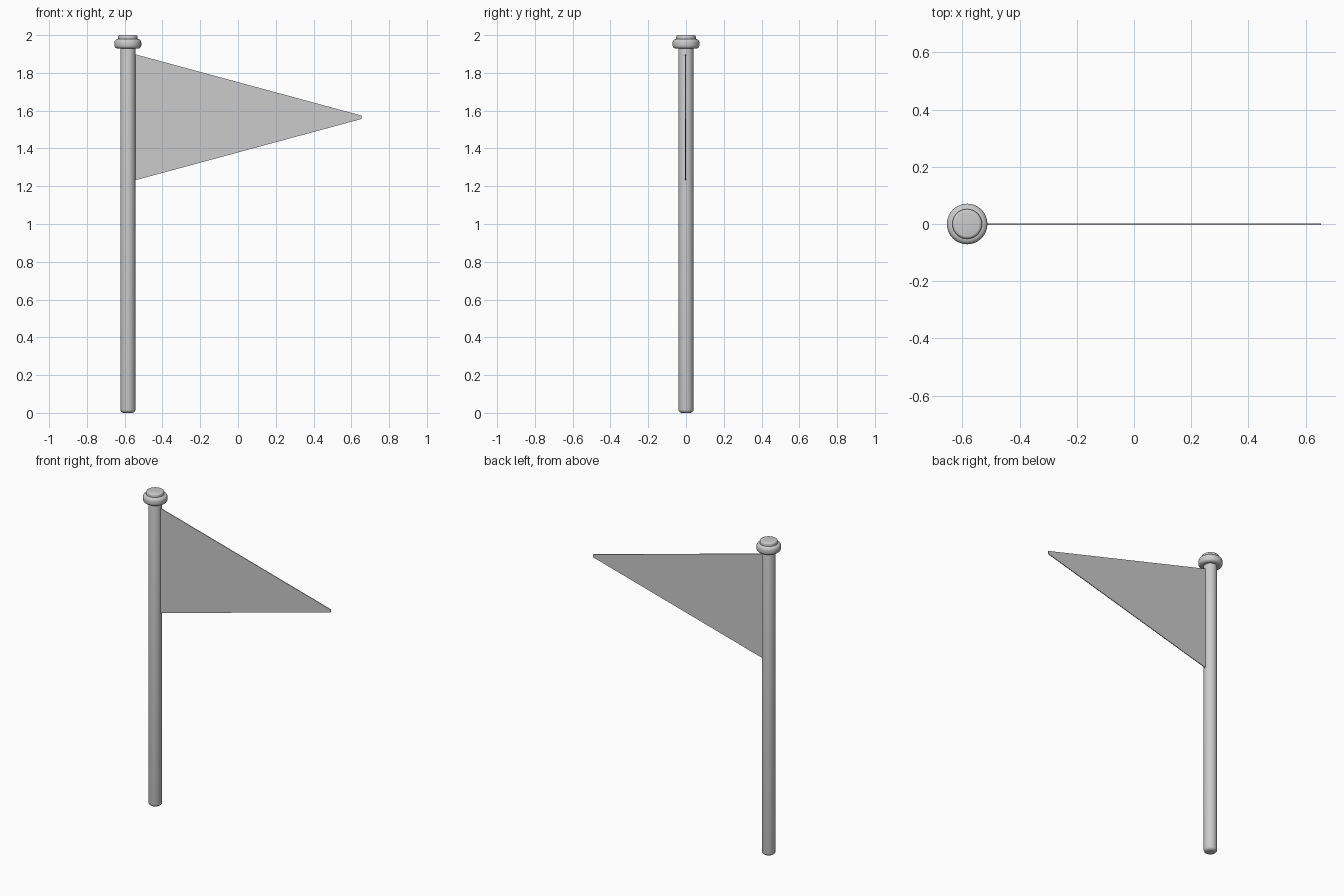
import bpy, bmesh, math

if "Cube" in bpy.data.objects:
    bpy.data.objects.remove(bpy.data.objects["Cube"])

CX = -0.583  # pole axis


def lathe(name, profile, segments=32):
    """Revolve a (radius, z) profile around the pole axis."""
    bm = bmesh.new()
    vs = [bm.verts.new((r, 0, z)) for r, z in profile]
    edges = [bm.edges.new(p) for p in zip(vs, vs[1:])]
    bmesh.ops.spin(bm, geom=vs + edges, cent=(0, 0, 0), axis=(0, 0, 1),
                   angle=math.tau, steps=segments)
    bmesh.ops.remove_doubles(bm, verts=bm.verts, dist=1e-5)
    bmesh.ops.recalc_face_normals(bm, faces=bm.faces)
    return finish(name, bm, (CX, 0, 0))


def finish(name, bm, loc):
    me = bpy.data.meshes.new(name)
    bm.to_mesh(me)
    bm.free()
    ob = bpy.data.objects.new(name, me)
    ob.location = loc
    bpy.context.collection.objects.link(ob)
    bpy.context.view_layer.objects.active = ob
    ob.select_set(True)
    bpy.ops.object.shade_smooth_by_angle(angle=math.radians(35))
    ob.select_set(False)
    return ob


def rounded(r, z0, z1, b, n=4):
    """Closed cylinder profile with rounded rims of radius b."""
    arc = [i * math.pi / 2 / n for i in range(n + 1)]
    low = [(r - b + b * math.sin(a), z0 + b - b * math.cos(a)) for a in arc]
    high = [(r - b + b * math.cos(a), z1 - b + b * math.sin(a)) for a in arc]
    return [(0, z0)] + low + high + [(0, z1)]


# Pole, collar and top cap
lathe("pole", rounded(0.04, 0.0, 1.95, 0.018))
lathe("collar", rounded(0.071, 1.928, 1.979, 0.018))
lathe("top_cap", rounded(0.052, 1.96, 2.0, 0.01))

# Thin pennant with a blunt tip, its hoist edge sunk into the pole
bm = bmesh.new()
outline = [(-0.55, 1.23), (0.654, 1.556), (0.654, 1.574), (-0.55, 1.90)]
face = bm.faces.new([bm.verts.new((x, -0.004, z)) for x, z in outline])
ext = bmesh.ops.extrude_face_region(bm, geom=[face])
bmesh.ops.translate(bm, vec=(0, 0.005, 0),
                    verts=[g for g in ext["geom"] if isinstance(g, bmesh.types.BMVert)])
bmesh.ops.recalc_face_normals(bm, faces=bm.faces)
finish("pennant", bm, (0, 0, 0))
